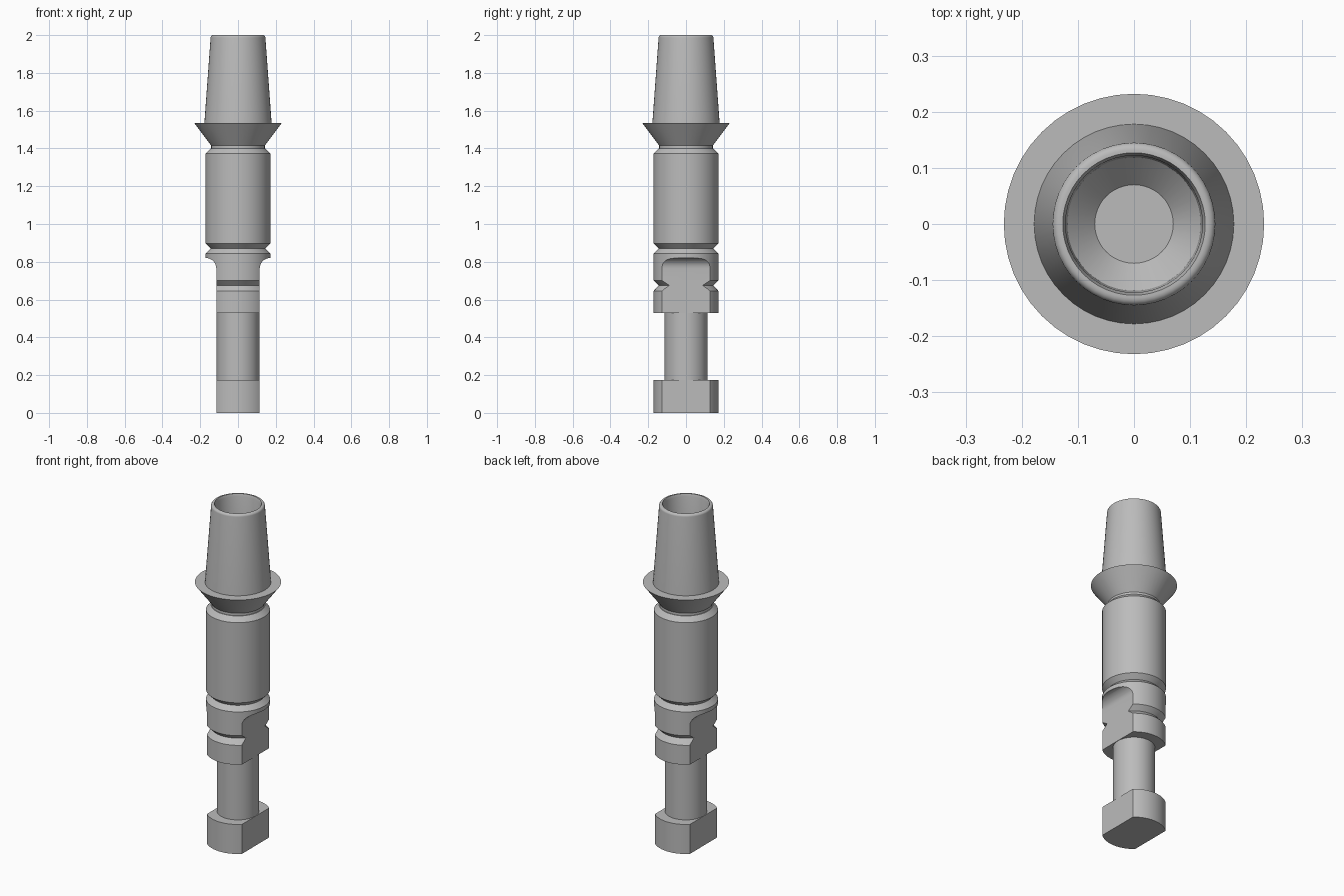
import bpy, bmesh, math
from mathutils import Matrix

if "Cube" in bpy.data.objects:
    bpy.data.objects.remove(bpy.data.objects["Cube"], do_unlink=True)

SIDES = 48
BODY_R, NECK_R, SHAFT_R, FLAT_X = 0.172, 0.145, 0.1135, 0.115

metal = bpy.data.materials.new("grey metal")
metal.use_nodes = True
colour = (0.5, 0.5, 0.5, 1)
metal.diffuse_color = colour
metal.node_tree.nodes["Principled BSDF"].inputs["Base Color"].default_value = colour


def make_object(name, bm):
    bmesh.ops.recalc_face_normals(bm, faces=bm.faces)
    mesh = bpy.data.meshes.new(name)
    bm.to_mesh(mesh)
    bm.free()
    mesh.materials.append(metal)
    ob = bpy.data.objects.new(name, mesh)
    bpy.context.collection.objects.link(ob)
    return ob


def lathe(name, profile):
    """Spin a (radius, z) profile around the z axis; radius 0 closes an end."""
    bm = bmesh.new()
    verts = [bm.verts.new((r, 0, z)) for r, z in profile]
    edges = [bm.edges.new(pair) for pair in zip(verts, verts[1:])]
    bmesh.ops.spin(bm, geom=verts + edges, cent=(0, 0, 0), axis=(0, 0, 1),
                   angle=math.tau, steps=SIDES, use_merge=True)
    bmesh.ops.remove_doubles(bm, verts=bm.verts, dist=1e-5)
    return make_object(name, bm)


def smooth(ob):
    bpy.ops.object.select_all(action="DESELECT")
    bpy.context.view_layer.objects.active = ob
    ob.select_set(True)
    bpy.ops.object.shade_smooth_by_angle(angle=math.radians(25))


def flat_cutter(side):
    """Side block with a rounded upper inner corner, extruded along y."""
    fillet, top = 0.055, 0.82
    outline = [(0.4, -0.1), (FLAT_X, -0.1)]
    for i in range(9):
        a = math.pi - i * math.pi / 16
        outline.append((FLAT_X + fillet + fillet * math.cos(a),
                        top - fillet + fillet * math.sin(a)))
    outline.append((0.4, top))
    bm = bmesh.new()
    face = bm.faces.new([bm.verts.new((side * x, -0.4, z)) for x, z in outline])
    new = bmesh.ops.extrude_face_region(bm, geom=[face])["geom"]
    moved = [v for v in new if isinstance(v, bmesh.types.BMVert)]
    bmesh.ops.transform(bm, matrix=Matrix.Translation((0, 0.8, 0)), verts=moved)
    ob = make_object("flat_cutter", bm)
    ob.hide_render = True
    return ob


# Hollow tapered socket with rounded rim and flared flange
rim = [(0.132 + 0.013 * math.sin(a), 1.987 + 0.013 * math.cos(a))
       for a in (i * math.pi / 10 for i in range(6))]
socket = lathe("tapered_socket", [
    (0, 1.55), (0.07, 1.55), (0.119, 1.6), (0.122, 1.985), (0.127, 2.0)] + rim + [
    (0.178, 1.535), (0.232, 1.535), (0.142, 1.415), (0.142, 1.40)])

# Chamfered barrel
barrel = lathe("barrel", [
    (0.142, 1.40), (NECK_R, 1.40), (BODY_R, 1.373), (BODY_R, 0.897), (NECK_R, 0.87)])

# Grooved lower stem, shaft and foot, turned as one piece
stem = lathe("locking_stem", [
    (0, 0.87), (NECK_R, 0.87), (BODY_R, 0.843), (BODY_R, 0.702), (NECK_R, 0.675),
    (BODY_R, 0.645), (BODY_R, 0.53), (SHAFT_R, 0.53), (SHAFT_R, 0.175),
    (BODY_R, 0.175), (BODY_R, 0), (0, 0)])

# Mill the two side flats
for side in (-1, 1):
    cutter = flat_cutter(side)
    mod = stem.modifiers.new("side_flat", "BOOLEAN")
    mod.operation, mod.solver, mod.object = "DIFFERENCE", "EXACT", cutter
    bpy.context.view_layer.objects.active = stem
    bpy.ops.object.modifier_apply(modifier=mod.name)
    bpy.data.objects.remove(cutter, do_unlink=True)

for part in (socket, barrel, stem):
    smooth(part)
